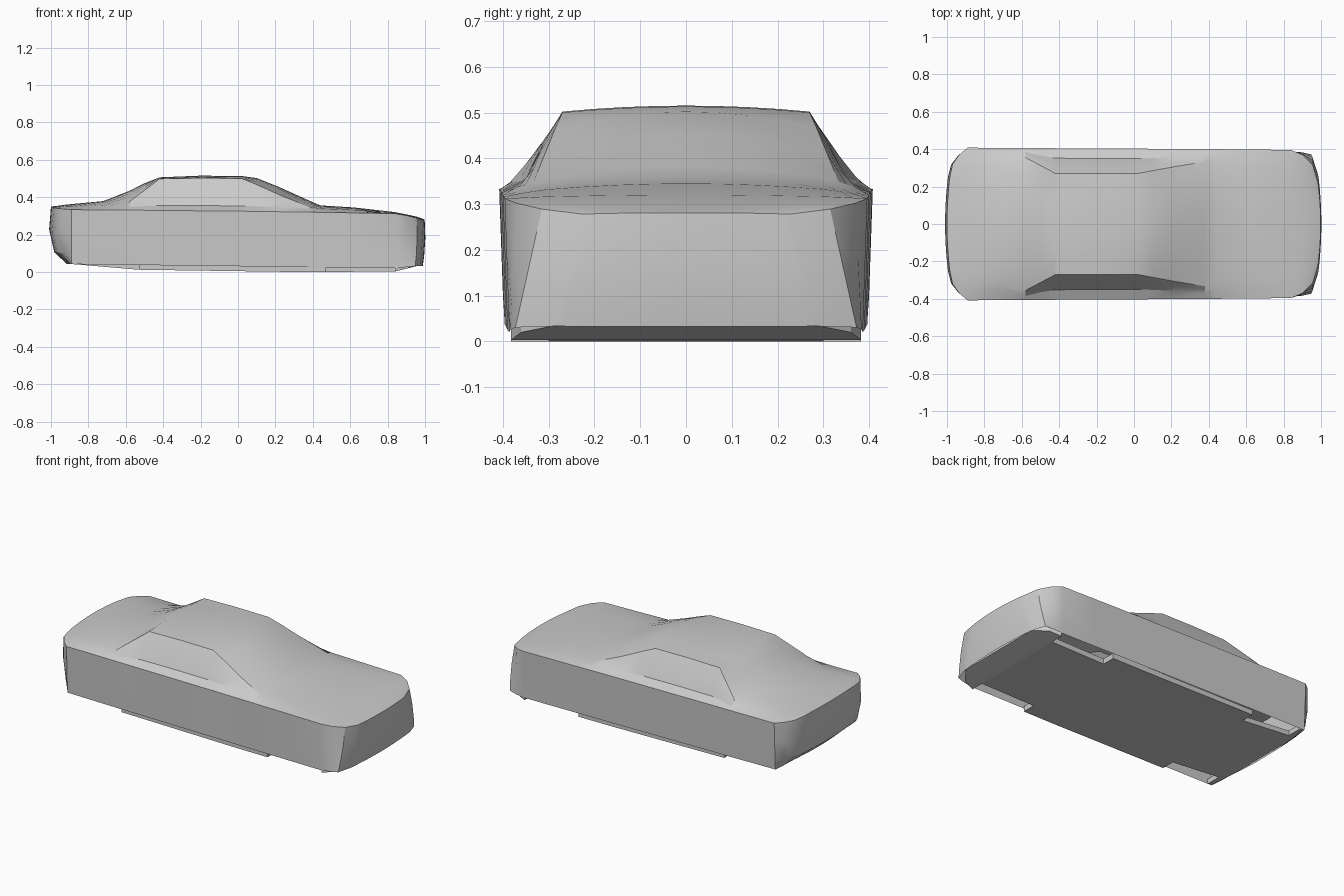
import bpy, bmesh

if "Cube" in bpy.data.objects:
    bpy.data.objects.remove(bpy.data.objects["Cube"])


def finish(name, bm):
    bmesh.ops.remove_doubles(bm, verts=bm.verts, dist=0.0005)
    bmesh.ops.recalc_face_normals(bm, faces=bm.faces)
    mesh = bpy.data.meshes.new(name)
    bm.to_mesh(mesh)
    bm.free()
    ob = bpy.data.objects.new(name, mesh)
    bpy.context.collection.objects.link(ob)
    bpy.context.view_layer.objects.active = ob
    ob.select_set(True)
    bpy.ops.object.shade_smooth_by_angle(angle=0.44)
    ob.select_set(False)
    return ob


# Half cross-sections: points run from the belt line inwards to the roof edge
def flat(x, w, belt, centre):
    pts = [(w * f, belt + (centre - belt) * (1 - f ** 3)) for f in (1, .92, .85, .77)]
    return x, pts, centre


def cabin(x, belt, shoulder, middle, edge, centre):
    return x, [belt, shoulder, middle, edge], centre


sections = [
    flat(-.985, .25, .343, .350),
    flat(-.97, .32, .340, .353),
    flat(-.935, .37, .337, .358),
    flat(-.89, .408, .333, .363),
    flat(-.72, .407, .332, .379),
    cabin(-.58, (.407, .331), (.385, .347), (.37, .361), (.355, .376), .434),
    cabin(-.50, (.406, .330), (.365, .352), (.335, .405), (.313, .437), .474),
    cabin(-.42, (.405, .329), (.352, .355), (.312, .435), (.27, .498), .506),
    cabin(-.20, (.404, .327), (.350, .355), (.311, .435), (.27, .502), .515),
    cabin(.02, (.403, .325), (.350, .353), (.312, .432), (.27, .500), .513),
    cabin(.10, (.402, .324), (.352, .351), (.318, .415), (.285, .467), .502),
    cabin(.22, (.401, .322), (.358, .346), (.332, .380), (.307, .413), .454),
    cabin(.38, (.400, .320), (.370, .337), (.350, .343), (.333, .349), .382),
    flat(.44, .400, .319, .356),
    flat(.62, .398, .316, .345),
    flat(.84, .396, .312, .320),
    flat(.90, .370, .302, .308),
    flat(.955, .315, .289, .296),
    flat(.983, .225, .278, .281),
]


def full_row(section, end):
    x, half, centre = section
    w, (ye, ze) = half[0][0], half[3]
    half = half + [(ye * f, ze + (centre - ze) * (1 - f * f)) for f in (.75, .5, .25)]
    pts = [(-y, z) for y, z in half] + [(0, centre)] + [(y, z) for y, z in reversed(half)]
    return [(x + end * .015 * (1 - (y / w) ** 2), y, z) for y, z in pts]


rows = [full_row(s, -1 if i == 0 else (1 if i == len(sections) - 1 else 0))
        for i, s in enumerate(sections)]


# Drop a belt-line point down the body side, t = 0 at the belt and 1 at the sill
def wall_point(p, t):
    x, y, z = p
    rear = min(max(0, (-.89 - x) / .095), 1)
    front = min(max(0, (x - .84) / .143), 1)
    low = .042 - .0127 * (x + .89) + .015 * front
    tuck = 0
    for t0, a, t1, b in ((0, 0, .4, -.01), (.4, -.01, .8, .018), (.8, .018, 1, .085)):
        if t0 <= t <= t1:
            tuck = a + (b - a) * (t - t0) / (t1 - t0)
    y *= 1 - .025 * t * (1 - front) + .29 * t * front ** 2
    x += tuck * rear + front * (.008 * 4 * t * (1 - t) - .01 * t)
    return x, max(-.396, min(.396, y)) if t == 1 else y, z + (low - z) * t


# Body shell: lofted top skin plus walls around its perimeter, open underneath
bm = bmesh.new()
grid = [[bm.verts.new(p) for p in row] for row in rows]
for a, b in zip(grid, grid[1:]):
    for j in range(len(a) - 1):
        bm.faces.new((a[j], b[j], b[j + 1], a[j + 1]))
loop = (grid[-1] + [r[-1] for r in reversed(grid[1:-1])]
        + grid[0][::-1] + [r[0] for r in grid[1:-1]])
tops = [v.co.copy() for v in loop]
upper = loop
for t in (.4, .8, 1):
    lower = [bm.verts.new(wall_point(p, t)) for p in tops]
    for i in range(len(loop)):
        k = (i + 1) % len(loop)
        bm.faces.new((upper[i], upper[k], lower[k], lower[i]))
    upper = lower
finish("car_body", bm)

# Floor pan: narrower between the wheels, kicked up at both ends
bm = bmesh.new()
stations = [(-.91, .25, .050), (-.885, .385, .042), (-.86, .395, .040), (-.86, .30, .040),
            (-.53, .30, .012), (-.53, .382, .012), (.24, .382, .004), (.47, .382, .003),
            (.47, .30, .003), (.84, .30, .006), (.84, .382, .006), (.91, .36, .020),
            (.972, .28, .036)]
rings = [[bm.verts.new(c) for c in ((x, -y, z), (x, y, z), (x, y, z + .03), (x, -y, z + .03))]
         for x, y, z in stations]
for a, b in zip(rings, rings[1:]):
    for j in range(4):
        k = (j + 1) % 4
        bm.faces.new((a[j], a[k], b[k], b[j]))
bm.faces.new(rings[0])
bm.faces.new(rings[-1])
# Settle the lowest point on the ground
drop = min(v.co.z for v in bm.verts)
for v in bm.verts:
    if v.co.z < .011:
        v.co.z -= drop
finish("floor_pan", bm)
